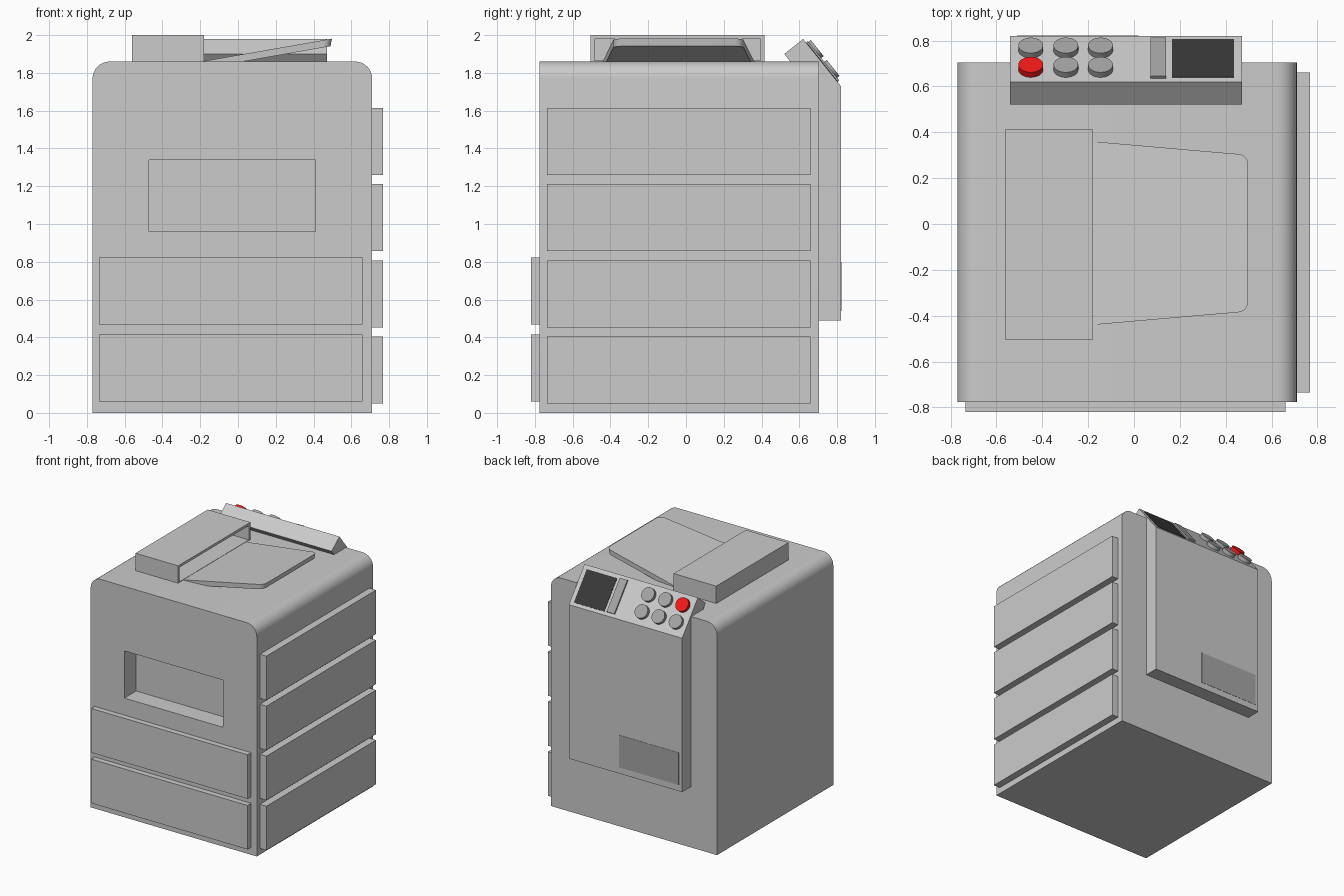
import bpy, bmesh, math
from mathutils import Matrix, Vector

if "Cube" in bpy.data.objects:
    bpy.data.objects.remove(bpy.data.objects["Cube"])


def material(name, r, g, b):
    m = bpy.data.materials.new(name)
    m.diffuse_color = (r, g, b, 1)
    m.use_nodes = True
    m.node_tree.nodes["Principled BSDF"].inputs["Base Color"].default_value = m.diffuse_color
    return m


DARK = material("dark_grey", 0.38, 0.38, 0.38)
BLACK = material("black", 0.04, 0.04, 0.04)
RED = material("red", 0.9, 0.01, 0.01)


def finish(name, bm, mat=None):
    bmesh.ops.recalc_face_normals(bm, faces=bm.faces)
    me = bpy.data.meshes.new(name)
    bm.to_mesh(me)
    bm.free()
    ob = bpy.data.objects.new(name, me)
    bpy.context.collection.objects.link(ob)
    if mat:
        me.materials.append(mat)
    return ob


def prism(name, pts, axis, lo, hi, mat=None):
    """Extrude a 2D profile along the x or y axis."""
    bm = bmesh.new()
    place = {"x": lambda a, b: (lo, a, b), "y": lambda a, b: (a, lo, b)}[axis]
    face = bm.faces.new([bm.verts.new(place(a, b)) for a, b in pts])
    new = bmesh.ops.extrude_face_region(bm, geom=[face])["geom"]
    step = Vector((hi - lo, 0, 0)) if axis == "x" else Vector((0, hi - lo, 0))
    bmesh.ops.translate(bm, vec=step, verts=[v for v in new if isinstance(v, bmesh.types.BMVert)])
    return finish(name, bm, mat)


def box(name, x0, x1, y0, y1, z0, z1, mat=None):
    return prism(name, [(x0, z0), (x1, z0), (x1, z1), (x0, z1)], "y", y0, y1, mat)


def smooth(ob):
    bpy.ops.object.select_all(action="DESELECT")
    ob.select_set(True)
    bpy.context.view_layer.objects.active = ob
    bpy.ops.object.shade_smooth_by_angle(angle=math.radians(30))


def cut(ob, cutter):
    mod = ob.modifiers.new("cut", "BOOLEAN")
    mod.operation, mod.solver, mod.object = "DIFFERENCE", "EXACT", cutter
    bpy.context.view_layer.objects.active = ob
    bpy.ops.object.modifier_apply(modifier=mod.name)
    bpy.data.objects.remove(cutter)


# Cabinet: rounded shoulders on the left and right, output recess in front
R = 0.09
arc = [(R * math.cos(i * math.pi / 16), R * math.sin(i * math.pi / 16)) for i in range(9)]
profile = [(-0.77, 0), (0.71, 0)]
profile += [(0.71 - R + c, 1.86 - R + s) for c, s in arc]
profile += [(-0.77 + R - c, 1.86 - R + s) for c, s in reversed(arc)]
cabinet = prism("cabinet", profile, "y", -0.775, 0.705)
cut(cabinet, box("recess_cutter", -0.47, 0.41, -0.9, -0.625, 0.96, 1.34))
smooth(cabinet)

# Drawers on the front and the right side
for i in range(2):
    z = 0.06 + 0.408 * i
    box(f"front_drawer_{i + 1}", -0.735, 0.66, -0.82, -0.765, z, z + 0.355)
for i in range(4):
    z = 0.05 + 0.403 * i
    box(f"side_drawer_{i + 1}", 0.70, 0.768, -0.735, 0.66, z, z + 0.355)

# Document feeder: hollow housing open on the right
feeder = box("feeder_housing", -0.56, -0.18, -0.505, 0.415, 1.855, 2.0)
cut(feeder, box("feeder_cutter", -0.54, -0.1, -0.485, 0.395, 1.865, 1.98))

# Sloping paper tray with rounded outer corners
outline = [(-0.18, 0.36)]
r = 0.045
for i in range(7):
    a = math.radians(85 - 85 * i / 6)
    outline.append((0.497 - r + r * math.cos(a), 0.305 - r + r * math.sin(a)))
outline += [(x, -0.08 - y) for x, y in reversed(outline)]
bm = bmesh.new()
top = [bm.verts.new((x, y, 1.98 - (0.49 - x) * 0.175)) for x, y in outline]
low = [bm.verts.new((v.co.x - 0.007, v.co.y, v.co.z - 0.04)) for v in top]
bm.faces.new(top)
bm.faces.new(low[::-1])
for i in range(len(top)):
    j = (i + 1) % len(top)
    bm.faces.new((top[i], low[i], low[j], top[j]))
smooth(finish("paper_tray", bm))

# Rear cover whose top leans out as the control panel
prism("rear_cover_and_panel",
      [(0.69, 0.49), (0.82, 0.49), (0.82, 1.73), (0.62, 1.98),
       (0.52, 1.90), (0.65, 1.738), (0.69, 1.69)], "x", -0.54, 0.47)
box("rear_plate", -0.51, 0.02, 0.81, 0.822, 0.54, 0.80, DARK)

# Parts seated on the sloping panel
TILT = Matrix.Rotation(-math.atan2(0.2, 0.16), 4, "X")


def on_panel(x, y):
    return Matrix.Translation((x, y, 1.98 - 1.25 * (y - 0.62))) @ TILT


def panel_slab(name, x, y, w, length, h, mat):
    ob = box(name, -w / 2, w / 2, -length / 2, length / 2, -0.01, h, mat)
    ob.data.transform(on_panel(x, y))


panel_slab("screen", 0.30, 0.722, 0.27, 0.264, 0.003, BLACK)
panel_slab("card_strip", 0.105, 0.719, 0.068, 0.268, 0.012, DARK)

for row, y in enumerate((0.673, 0.757)):
    for col, x in enumerate((-0.45, -0.297, -0.146)):
        red = row == 0 and col == 0
        bm = bmesh.new()
        bmesh.ops.create_cone(bm, cap_ends=True, segments=32, radius1=0.054, radius2=0.054,
                              depth=0.04, matrix=on_panel(x, y) @ Matrix.Translation((0, 0, 0.008)))
        name = "stop_button" if red else f"button_{row + 1}_{col + 1}"
        smooth(finish(name, bm, RED if red else DARK))
